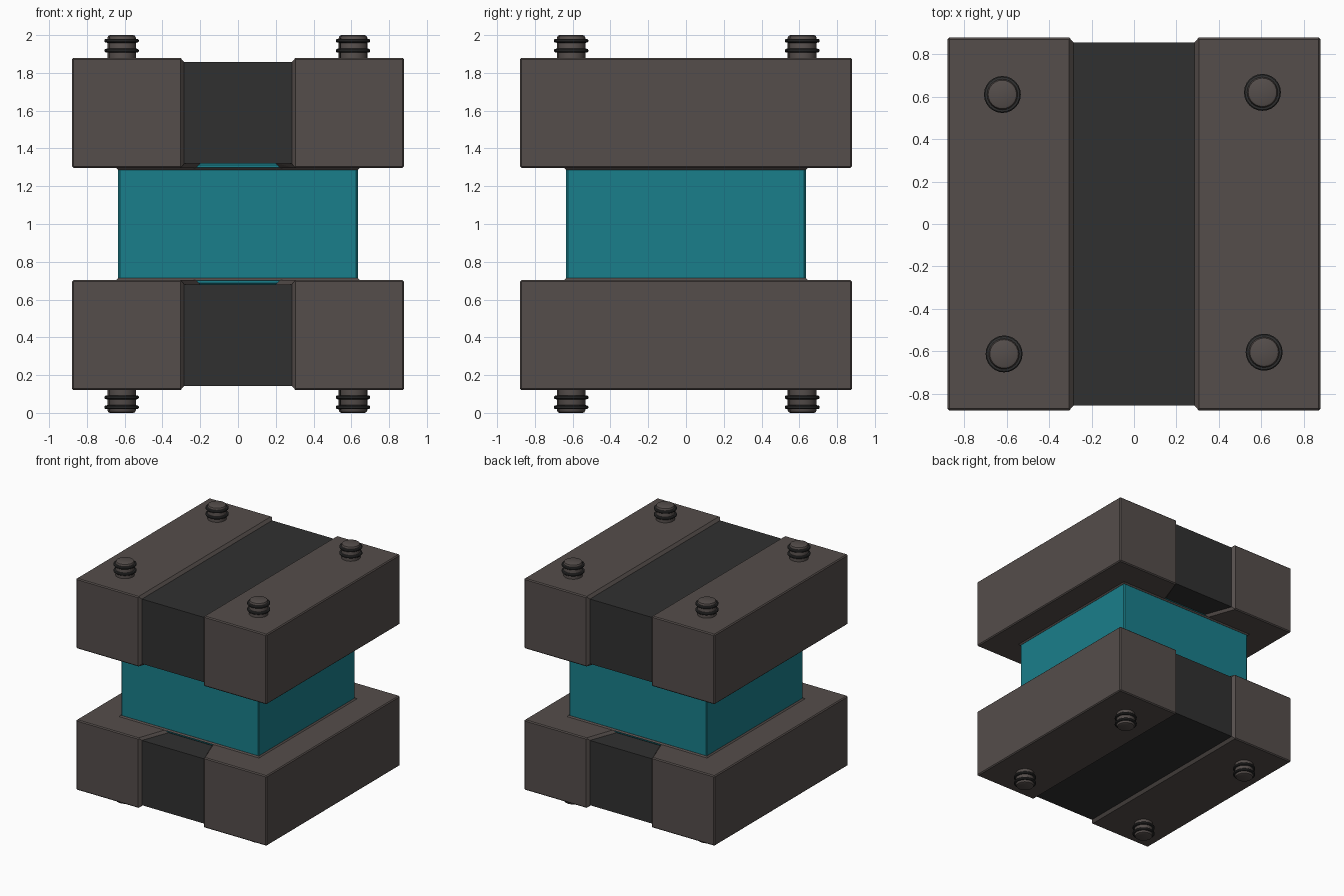
import bpy, bmesh
from math import radians

if "Cube" in bpy.data.objects:
    bpy.data.objects.remove(bpy.data.objects["Cube"])


def material(name, rgb):
    m = bpy.data.materials.new(name)
    m.diffuse_color = (*rgb, 1)
    m.use_nodes = True
    m.node_tree.nodes["Principled BSDF"].inputs["Base Color"].default_value = m.diffuse_color
    return m


FRAME = material("warm_grey", (0.09, 0.075, 0.07))
DARK = material("dark_grey", (0.03, 0.03, 0.03))
TEAL = material("teal", (0.010, 0.212, 0.258))


def finish(name, bm, mat, mirror=(False, False, False), bevel=0, smooth=False):
    """Make an object centred at z = 1, with optional bevel and mirroring."""
    bmesh.ops.recalc_face_normals(bm, faces=bm.faces)
    mesh = bpy.data.meshes.new(name)
    bm.to_mesh(mesh)
    bm.free()
    ob = bpy.data.objects.new(name, mesh)
    ob.location.z = 1
    bpy.context.collection.objects.link(ob)
    mesh.materials.append(mat)
    if smooth:
        bpy.context.view_layer.objects.active = ob
        ob.select_set(True)
        bpy.ops.object.shade_smooth_by_angle(angle=radians(35))
        ob.select_set(False)
    if bevel:
        b = ob.modifiers.new("bevel", 'BEVEL')
        b.width, b.segments = bevel, 1
        b.limit_method, b.angle_limit = 'ANGLE', radians(60)
    if any(mirror):
        m = ob.modifiers.new("mirror", 'MIRROR')
        m.use_axis = mirror
        m.use_mirror_merge = False
    return ob


def hull(name, points, mat, **kw):
    bm = bmesh.new()
    verts = [bm.verts.new(p) for p in points]
    bmesh.ops.convex_hull(bm, input=verts)
    bmesh.ops.dissolve_limit(bm, angle_limit=radians(1), verts=bm.verts, edges=bm.edges)
    return finish(name, bm, mat, **kw)


def rect(x, y, z0, z1):
    return [(x, sy * y, z) for sy in (-1, 1) for z in (z0, z1)]


def frustum(half0, z0, half1, z1):
    return [(sx * h, sy * h, z) for h, z in ((half0, z0), (half1, z1))
            for sx in (-1, 1) for sy in (-1, 1)]


def lathe(name, profile, centre, mat, n=24):
    bm = bmesh.new()
    verts = [bm.verts.new((r, 0, z)) for r, z in profile]
    edges = [bm.edges.new(p) for p in zip(verts, verts[1:])]
    bmesh.ops.spin(bm, geom=verts + edges, cent=(0, 0, 0), axis=(0, 0, 1),
                   angle=radians(360), steps=n)
    bmesh.ops.remove_doubles(bm, verts=bm.verts, dist=1e-4)
    bmesh.ops.translate(bm, verts=bm.verts, vec=(*centre, 0))
    return finish(name, bm, mat, mirror=(False, False, True), smooth=True)


IN, OUT, W = 0.297, 0.88, 0.878
BOTH = (True, False, True)

# Side blocks with a chamfer running down into the central channel
hull("side_block", rect(W, W, IN, OUT) + rect(0.305, W, IN, OUT)
     + rect(0.285, W - 0.022, IN + 0.022, OUT - 0.022), FRAME, mirror=BOTH, bevel=0.008)

# Dark central band, slightly recessed
hull("centre_band", rect(-0.29, W - 0.022, IN + 0.022, OUT - 0.022)
     + rect(0.29, W - 0.022, IN + 0.022, OUT - 0.022), DARK, mirror=(False, False, True))

# Plates narrowing the channel towards the core on the inner faces
hull("channel_plate", [(x, s * y, z) for s in (-1, 1) for x, y, z in (
    (0.31, 0.868, IN), (0.305, 0.868, IN), (0.22, 0.63, IN),
    (0.31, 0.856, IN + 0.024), (0.285, 0.856, IN + 0.024), (0.20, 0.63, IN + 0.024))],
    FRAME, mirror=BOTH)

# Teal core and the thin lips where it meets the slabs
hull("core", frustum(0.634, -0.32, 0.634, 0.32), TEAL, bevel=0.008)
hull("core_lip", frustum(0.635, 0.287, 0.646, IN + 0.001), FRAME,
     mirror=(False, False, True))

# Studs with two dark rings, repeated at the corners above and below
for i, c in enumerate([(-0.62, 0.61), (0.605, 0.62), (-0.612, -0.612), (0.613, -0.604)]):
    lathe(f"stud_{i}", [(0.072, 0.87), (0.072, 0.985), (0.067, 0.996), (0.058, 1.0), (0, 1.0)],
          c, FRAME)
    for j, z in enumerate((0.918, 0.970)):
        lathe(f"stud_ring_{i}_{j}", [(0.07, z - 0.011), (0.082, z - 0.009), (0.087, z - 0.004),
                                     (0.087, z + 0.004), (0.082, z + 0.009), (0.07, z + 0.011)],
              c, DARK)
